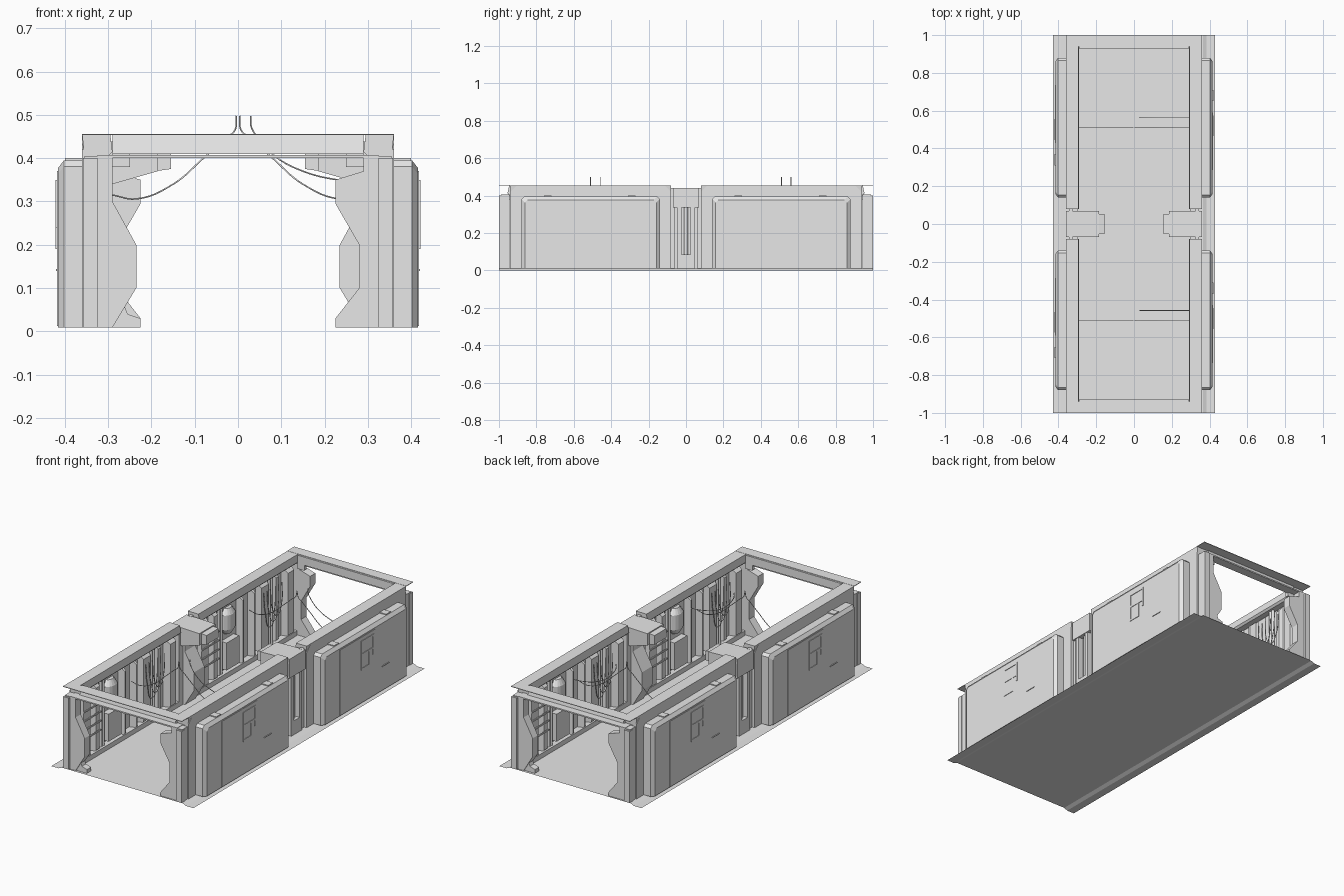
import bpy, bmesh, math
from mathutils import Vector

cube = bpy.data.objects.get("Cube")
if cube:
    bpy.data.objects.remove(cube, do_unlink=True)

grey = bpy.data.materials.new("light_grey")
grey.use_nodes = True
grey.diffuse_color = (0.8, 0.8, 0.8, 1)
grey.node_tree.nodes["Principled BSDF"].inputs["Base Color"].default_value = (0.8, 0.8, 0.8, 1)


def loft(name, rings, s=1, cap=True):
    """Skin a list of point rings; s = -1 turns the part half way round z."""
    bm = bmesh.new()
    loops = [[bm.verts.new((s * x, s * y, z)) for x, y, z in ring] for ring in rings]
    for a, b in zip(loops, loops[1:]):
        for i in range(len(a)):
            j = (i + 1) % len(a)
            bm.faces.new((a[i], a[j], b[j], b[i]))
    if cap:
        bm.faces.new(loops[0])
        bm.faces.new(loops[-1])
    bmesh.ops.recalc_face_normals(bm, faces=bm.faces)
    mesh = bpy.data.meshes.new(name)
    bm.to_mesh(mesh)
    bm.free()
    mesh.materials.append(grey)
    ob = bpy.data.objects.new(name, mesh)
    bpy.context.collection.objects.link(ob)
    return ob


def box(name, x0, x1, y0, y1, z0, z1, s=1):
    return loft(name, [[(x0, y0, z), (x1, y0, z), (x1, y1, z), (x0, y1, z)] for z in (z0, z1)], s)


def prism_x(name, pts, x0, x1, s=1):
    return loft(name, [[(x, y, z) for y, z in pts] for x in (x0, x1)], s)


def prism_y(name, pts, y0, y1, s=1):
    return loft(name, [[(x, y, z) for x, z in pts] for y in (y0, y1)], s)


def rod(name, x, y, z0, z1, r, s=1, n=12):
    rings = [[(x + r * math.cos(2 * math.pi * i / n), y + r * math.sin(2 * math.pi * i / n), z)
              for i in range(n)] for z in (z0, z1)]
    ob = loft(name, rings, s)
    for p in ob.data.polygons:
        p.use_smooth = len(p.vertices) == 4


def cable(name, pts, s=1, r=0.002, closed=False):
    cu = bpy.data.curves.new(name, "CURVE")
    cu.dimensions = "3D"
    cu.bevel_depth, cu.bevel_resolution, cu.resolution_u = r, 1, 6
    sp = cu.splines.new("BEZIER")
    sp.bezier_points.add(len(pts) - 1)
    sp.use_cyclic_u = closed
    for bp, (x, y, z) in zip(sp.bezier_points, pts):
        bp.co = (s * x, s * y, z)
        bp.handle_left_type = bp.handle_right_type = "AUTO"
    cu.materials.append(grey)
    ob = bpy.data.objects.new(name, cu)
    bpy.context.collection.objects.link(ob)


# Floor sheet, slightly raised between its side margins
floor_line = [(-.43, 0), (-.385, 0), (-.365, .009), (.365, .009), (.385, 0), (.43, 0)]
bm = bmesh.new()
rows = [[bm.verts.new((x, y, z)) for x, z in floor_line] for y in (-1, 1)]
for i in range(len(floor_line) - 1):
    bm.faces.new((rows[0][i], rows[0][i + 1], rows[1][i + 1], rows[1][i]))
mesh = bpy.data.meshes.new("floor")
bm.to_mesh(mesh)
bm.free()
mesh.materials.append(grey)
bpy.context.collection.objects.link(bpy.data.objects.new("floor", mesh))

# Leg outlines: one bulges at the knee, the other is waisted
knee = [(.325, .009), (.29, .009), (.235, .1), (.235, .2), (.29, .3), (.29, .405), (.325, .405)]
waist = [(.325, .009), (.225, .009), (.225, .03), (.28, .1), (.28, .2),
         (.225, .295), (.225, .35), (.29, .37), (.29, .405), (.325, .405)]


def wall_section(yc, s):
    """One of the two long bays of a side wall, centred on yc."""
    a, b = yc - .43, yc + .43
    c = .035
    outline = [(a, .009), (b, .009), (b, .455 - c), (b - c, .455), (a + c, .455), (a, .455 - c)]
    prism_x("wall_bay", outline, .335, .36, s)
    prism_y("top_rail", [(.29, .415), (.30, .405), (.355, .405), (.36, .455), (.295, .455)], a, b, s)
    box("wall_foot", .3, .335, a, b, .009, .035, s)

    # Outer panel with sloping rim
    def rim(x, d, t):
        p, q, k = yc - d, yc + d, .014
        return [(x, p, .009), (x, q, .009), (x, q, t - k), (x, q - k, t), (x, p + k, t), (x, p, t - k)]
    loft("outer_panel", [rim(.36, .37, .395), rim(.402, .37, .395), rim(.416, .352, .377)], s)
    # Thin door plate, window frame and small marks
    box("door_plate", .416, .418, yc - .225, yc + .08, .012, .37, s)
    w = yc + .01
    for y0, y1, z0, z1 in ((-.055, -.045, .19, .35), (.045, .055, .24, .35), (-.055, .055, .34, .35),
                           (-.055, .055, .27, .28), (-.055, .02, .19, .2), (.01, .02, .19, .27)):
        box("window_frame", .416, .421, w + y0, w + y1, z0, z1, s)
    box("panel_mark", .416, .42, yc + .14, yc + .2, .14, .144, s)
    for d in (-.25, .2):
        box("top_clip", .36, .4, yc + d, yc + d + .04, .395, .4, s)

    # Inner ribs, lockers, pipes and barrel
    for d, wd, x in ((-.41, .07, .298), (-.3, .04, .315), (-.2, .08, .305), (-.08, .03, .3),
                     (.02, .03, .3), (.24, .05, .305), (.33, .08, .298)):
        y0, y1 = yc + d, yc + d + wd
        loft("wall_rib", [[(.336, y0, .009), (.336, y1, .009), (.336, y1, .41), (.336, y0, .41)],
                          [(x, y0 + .01, .04), (x, y1 - .01, .04), (x, y1 - .01, .38), (x, y0 + .01, .38)]], s)
    for d in (-.235, -.215, .2, .22):
        rod("wall_pipe", .32, yc + d, .009, .41, .008, s)
    box("locker", .3, .336, yc + .07, yc + .18, .05, .2, s)
    rings = []
    for z, r in ((.23, .02), (.26, .036), (.34, .036), (.37, .02)):
        rings.append([(.335 - r * math.sin(t * math.pi / 8), yc + .125 - 1.4 * r * math.cos(t * math.pi / 8), z)
                      for t in range(9)])
    loft("wall_barrel", rings, s)
    for k in range(3):
        m = yc - .25 + .03 * k
        cable("hanging_loop", [(.3, m - .05, .35), (.296, m - .04, .24), (.294, m, .19 - .02 * k),
                               (.296, m + .04, .24), (.3, m + .05, .35)], s)
    for z in (.14, .19, .24, .29):
        box("rung", .294, .3, yc + .25, yc + .4, z, z + .008, s)


for s in (1, -1):
    for yc in (-.51, .51):
        wall_section(yc, s)

    # End legs, side plates and feet
    for outline, y0, y1 in ((waist, -.99, -.945), (knee, .945, .99)):
        prism_y("end_leg", outline, y0, y1, s)
        box("end_post", .325, .355, y0, y1, .009, .405, s)
        e = math.copysign(1, y0)
        lo, hi = sorted((e * .97, e))
        box("end_lip", .325, .358, lo, hi, .009, .4, s)
    prism_y("leg_foot", [(.3, .009), (.225, .009), (.225, .03), (.255, .04), (.27, .08), (.3, .08)], .95, .985, s)

    # Centre column with open slot and overhead bracket
    box("centre_back", .3, .325, -.08, .08, .009, .42, s)
    for e in (-1, 1):
        lo, hi = sorted((e * .025, e * .047))
        box("centre_post", .325, .355, lo, hi, .009, .42, s)
        lo, hi = sorted((e * .062, e * .08))
        box("centre_edge", .325, .345, lo, hi, .009, .44, s)
    box("centre_head", .325, .355, -.025, .025, .35, .42, s)
    box("centre_sill", .325, .355, -.025, .025, .009, .085, s)
    rod("centre_pipe", .332, 0, .085, .35, .01, s)
    prism_y("centre_leg", knee, -.045, .045, s)
    prism_y("bracket", [(.36, .335), (.29, .34), (.185, .37), (.185, .435), (.36, .44)], -.07, .07, s)
    prism_y("bracket_tip", [(.19, .37), (.155, .375), (.155, .425), (.19, .43)], -.052, .052, s)

    # End header: beam, flat flange above and lintel below
    loft("header_beam", [[(x, -.955, .41), (x, -.93, .41), (x, -.93, .454), (x, -.945, .454)]
                         for x in (-.29, .29)], s)
    box("header_flange", -.36, .36, -1, -.94, .453, .456, s)
    box("lintel", -.325, .325, -.99, -.94, .4, .407, s)
    for e in (-1, 1):
        lo, hi = sorted((e * .25, e * .29))
        box("corner_gusset", lo, hi, -.95, -.93, .38, .41, s)

# Cables hung across the passage
half = [(.29, .315), (.235, .306), (.15, .34), (.08, .4), (.03, .445), (.007, .465), (.004, .498)]
for y in (-.51, .51):
    for e in (-1, 1):
        cable("cross_cable", [(e * x, y, z) for x, z in half])
    cable("side_cable", [(x, y + .052, z) for x, z in
                         ((.29, .345), (.23, .35), (.15, .37), (.085, .405), (.04, .455), (.03, .475), (.03, .498))])
